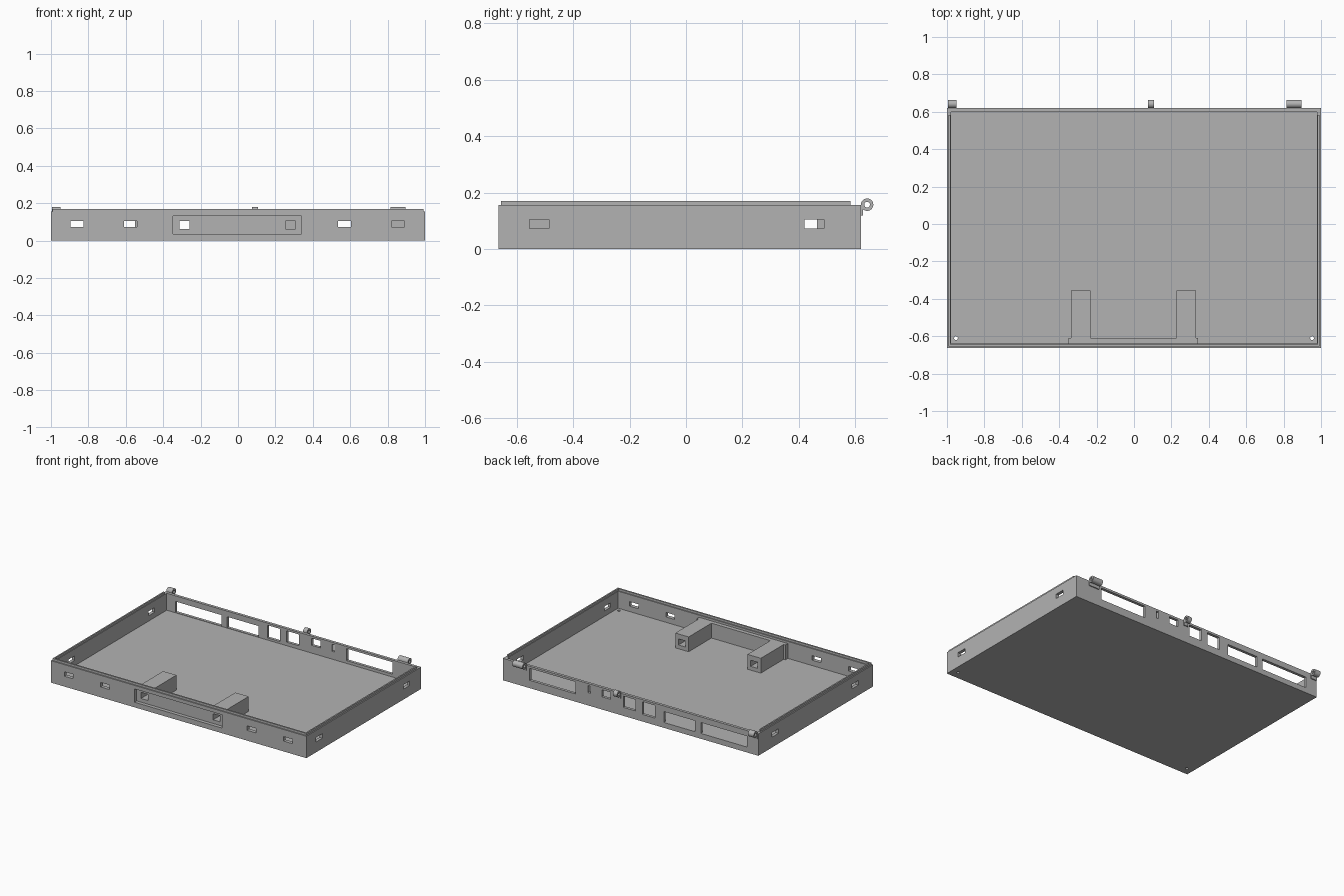
import bpy, bmesh
from mathutils import Matrix, Vector

cube = bpy.data.objects.get("Cube")
if cube:
    bpy.data.objects.remove(cube, do_unlink=True)

grey = bpy.data.materials.new("plain_grey")
grey.use_nodes = True
grey.diffuse_color = (0.45, 0.45, 0.45, 1)
grey.node_tree.nodes["Principled BSDF"].inputs["Base Color"].default_value = grey.diffuse_color


def add_box(bm, x, y, z):
    """Box from three (low, high) ranges."""
    size = Vector((x[1] - x[0], y[1] - y[0], z[1] - z[0]))
    mid = Vector((x[0] + x[1], y[0] + y[1], z[0] + z[1])) / 2
    bmesh.ops.create_cube(bm, size=1, matrix=Matrix.Translation(mid) @ Matrix.Diagonal((*size, 1)))


def add_cylinder(bm, centre, radius, depth, axis="Z"):
    turn = Matrix.Rotation(1.570796, 4, "Y") if axis == "X" else Matrix()
    bmesh.ops.create_cone(bm, cap_ends=True, segments=32, radius1=radius, radius2=radius,
                          depth=depth, matrix=Matrix.Translation(centre) @ turn)


def make(name, bm):
    mesh = bpy.data.meshes.new(name)
    bm.to_mesh(mesh)
    bm.free()
    mesh.materials.append(grey)
    obj = bpy.data.objects.new(name, mesh)
    bpy.context.collection.objects.link(obj)
    return obj


def cut(obj, cutter_bm):
    """Subtract the cutter shapes and bake the result."""
    cutter = make("cutter", cutter_bm)
    cutter.hide_render = True
    mod = obj.modifiers.new("holes", "BOOLEAN")
    mod.operation, mod.solver, mod.object = "DIFFERENCE", "EXACT", cutter
    graph = bpy.context.evaluated_depsgraph_get()
    mesh = bpy.data.meshes.new_from_object(obj.evaluated_get(graph))
    obj.modifiers.clear()
    obj.data = mesh
    bpy.data.objects.remove(cutter, do_unlink=True)


FRONT, BACK, WALL = -0.664, 0.62, 0.022
INNER_X, INNER_F, INNER_B = 1 - WALL, -0.638, 0.6
FLOOR, RIM, LIP = 0.035, 0.155, 0.17
SLOT_Z = (0.073, 0.105)

# Tray: solid block, hollowed and pierced
bm = bmesh.new()
add_box(bm, (-1, 1), (FRONT, BACK), (0, RIM))
tray = make("tray", bm)
bm = bmesh.new()
add_box(bm, (-INNER_X, INNER_X), (INNER_F, INNER_B), (FLOOR, 0.3))
cut(tray, bm)

bm = bmesh.new()
# front slots
for x in (-0.86, -0.575, 0.57, 0.855):
    add_box(bm, (x - 0.035, x + 0.035), (FRONT - 0.1, INNER_F + 0.02), SLOT_Z)
# side slots, slightly offset from one side to the other
for x, ys in ((1, (-0.52, 0.455)), (-1, (-0.465, 0.43))):
    for y in ys:
        add_box(bm, (x - 0.06, x + 0.06), (y - 0.035, y + 0.035), SLOT_Z)
# rear connector windows
for x0, x1, z0, z1 in ((-0.91, -0.55, 0.038, 0.115), (-0.505, -0.26, 0.038, 0.115),
                       (-0.19, -0.093, 0.05, 0.14), (-0.04, 0.057, 0.06, 0.14),
                       (0.155, 0.225, 0.09, 0.14), (0.315, 0.335, 0.09, 0.14),
                       (0.43, 0.79, 0.055, 0.14)):
    add_box(bm, (x0, x1), (INNER_B - 0.02, BACK + 0.1), (z0, z1))
# front recess and corner screw holes
add_box(bm, (-0.347, 0.34), (FRONT - 0.1, INNER_F + 0.01), (FLOOR + 0.001, 0.13))
for x in (-0.952, 0.952):
    add_cylinder(bm, (x, -0.61, 0), 0.01, 0.2)
cut(tray, bm)

# Raised lip along the front and both sides
bm = bmesh.new()
for s in (-1, 1):
    add_box(bm, sorted((s * 0.982, s * 0.992)), (-0.656, 0.583), (RIM - 0.002, LIP))
add_box(bm, (-0.982, 0.982), (-0.656, -0.645), (RIM - 0.002, LIP))
make("rim_lip", bm)

# Recess back panel
bm = bmesh.new()
add_box(bm, (-0.35, 0.343), (INNER_F - 0.001, -0.61), (FLOOR - 0.002, 0.14))
panel = make("recess_panel", bm)

# Square ducts running back from the recess
ducts = []
for name, x in (("right_duct", -0.285), ("left_duct", 0.28)):
    bm = bmesh.new()
    add_box(bm, (x - 0.052, x + 0.052), (-0.611, -0.355), (FLOOR - 0.002, 0.14))
    ducts.append(make(name, bm))
for obj in (panel, *ducts):
    bm = bmesh.new()
    for x in (-0.285, 0.28):
        add_box(bm, (x - 0.027, x + 0.027), (-0.7, -0.3), (0.062, 0.105))
    cut(obj, bm)

# Hinge knuckles with mounting tabs
for name, x0, x1 in (("right_hinge", -0.995, -0.95), ("middle_hinge", 0.075, 0.107),
                     ("left_hinge", 0.815, 0.895)):
    centre = ((x0 + x1) / 2, 0.642, 0.157)
    bm = bmesh.new()
    add_cylinder(bm, centre, 0.022, x1 - x0, "X")
    knuckle = make(name, bm)
    bm = bmesh.new()
    add_cylinder(bm, centre, 0.01, 0.3, "X")
    cut(knuckle, bm)
    bpy.ops.object.select_all(action="DESELECT")
    knuckle.select_set(True)
    bpy.context.view_layer.objects.active = knuckle
    bpy.ops.object.shade_smooth_by_angle()
    bm = bmesh.new()
    add_box(bm, (x0, x1), (BACK - 0.001, 0.627), (0.118, 0.15))
    make(name + "_tab", bm)
